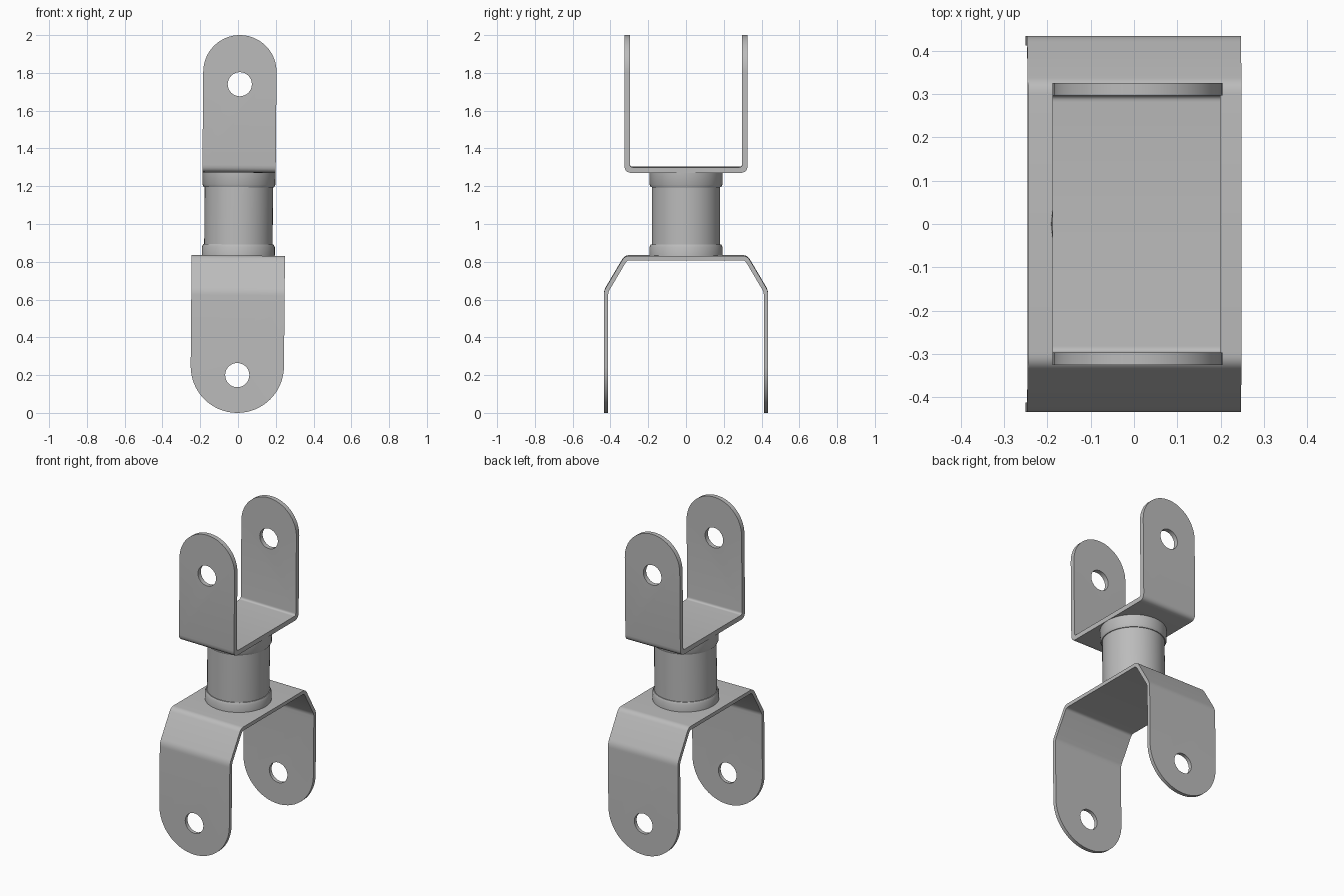
import bpy, bmesh, math
from mathutils import Vector, Matrix

cube = bpy.data.objects.get("Cube")
if cube:
    bpy.data.objects.remove(cube, do_unlink=True)

steel = bpy.data.materials.new("grey_steel")
steel.use_nodes = True
GREY = (0.5, 0.5, 0.5, 1)
steel.diffuse_color = GREY
steel.node_tree.nodes["Principled BSDF"].inputs["Base Color"].default_value = GREY

# The whole assembly leans very slightly sideways
LEAN = (Matrix.Translation((0.003, 0, 1)) @ Matrix.Rotation(math.radians(0.5), 4, 'Y')
        @ Matrix.Translation((0, 0, -1)))


def prism(name, points, direction):
    """Closed solid: a 3D outline extruded along a direction."""
    bm = bmesh.new()
    face = bm.faces.new([bm.verts.new(p) for p in points])
    moved = bmesh.ops.extrude_face_region(bm, geom=[face])["geom"]
    bmesh.ops.translate(bm, vec=direction,
                        verts=[v for v in moved if isinstance(v, bmesh.types.BMVert)])
    bmesh.ops.recalc_face_normals(bm, faces=bm.faces)
    return to_object(name, bm)


def to_object(name, bm):
    mesh = bpy.data.meshes.new(name)
    bm.to_mesh(mesh)
    bm.free()
    obj = bpy.data.objects.new(name, mesh)
    bpy.context.collection.objects.link(obj)
    mesh.materials.append(steel)
    return obj


def activate(obj):
    bpy.ops.object.select_all(action='DESELECT')
    obj.select_set(True)
    bpy.context.view_layer.objects.active = obj


def boolean(obj, cutter, operation):
    activate(obj)
    mod = obj.modifiers.new("cut", 'BOOLEAN')
    mod.operation, mod.object, mod.solver = operation, cutter, 'EXACT'
    bpy.ops.object.modifier_apply(modifier=mod.name)
    bpy.data.objects.remove(cutter, do_unlink=True)


def finish(obj):
    activate(obj)
    bpy.ops.object.shade_smooth_by_angle(angle=math.radians(30))
    obj.matrix_world = LEAN


def rounded(path, size, steps=5):
    """Round the inner corners of an open 2D path."""
    pts = [Vector(p) for p in path]
    out = [pts[0]]
    for a, b, c in zip(pts, pts[1:], pts[2:]):
        p, q = b + (a - b).normalized() * size, b + (c - b).normalized() * size
        for i in range(steps + 1):
            t = i / steps
            out.append(p * (1 - t) ** 2 + b * 2 * t * (1 - t) + q * t * t)
    return out + [pts[-1]]


def bracket(name, outer, inner, bends, half_width, tip, flat_end, hole_z):
    """Bent strap with two rounded, drilled lugs."""
    def whole(half):
        return half + [(-y, z) for y, z in reversed(half)]
    section = rounded(whole(outer), bends[0]) + rounded(whole(inner), bends[1])[::-1]
    strap = prism(name, [(-0.4, y, z) for y, z in section], (0.8, 0, 0))

    # Trim the strap to its rounded-end outline
    sign = 1 if tip > flat_end else -1
    centre = tip - sign * half_width
    outline = [(-half_width, -1, flat_end), (half_width, -1, flat_end)]
    for i in range(33):
        a = math.pi * i / 32
        outline.append((half_width * math.cos(a), -1, centre + sign * half_width * math.sin(a)))
    boolean(strap, prism("lug_outline", outline, (0, 2, 0)), 'INTERSECT')

    # Drill the pin hole through both lugs
    ring = [math.tau * i / 32 for i in range(32)]
    drill = [(0.064 * math.cos(a), -1, hole_z + 0.064 * math.sin(a)) for a in ring]
    boolean(strap, prism("pin_hole", drill, (0, 2, 0)), 'DIFFERENCE')
    finish(strap)


bracket("upper_bracket",
        [(0.326, 2.2), (0.326, 1.272)], [(0.297, 2.2), (0.297, 1.302)],
        (0.04, 0.015), 0.194, 2.0, 1.1, 1.74)
bracket("lower_bracket",
        [(0.435, -0.2), (0.435, 0.647), (0.325, 0.833)],
        [(0.412, -0.2), (0.412, 0.641), (0.312, 0.81)],
        (0.025, 0.015), 0.247, 0.0, 1.0, 0.2)

# Swivel barrel with a chamfered collar at each end
profile = [(0, 0.825), (0.193, 0.825), (0.193, 0.878), (0.186, 0.892), (0.181, 0.892),
           (0.181, 1.195), (0.186, 1.195), (0.193, 1.209), (0.193, 1.28), (0, 1.28)]
bm = bmesh.new()
verts = [bm.verts.new((r, 0, z)) for r, z in profile]
edges = [bm.edges.new(pair) for pair in zip(verts, verts[1:])]
bmesh.ops.spin(bm, geom=verts + edges, axis=(0, 0, 1), cent=(0, 0, 0),
               angle=math.tau, steps=48)
bmesh.ops.remove_doubles(bm, verts=bm.verts, dist=0.0005)
bmesh.ops.recalc_face_normals(bm, faces=bm.faces)
finish(to_object("swivel_barrel", bm))
